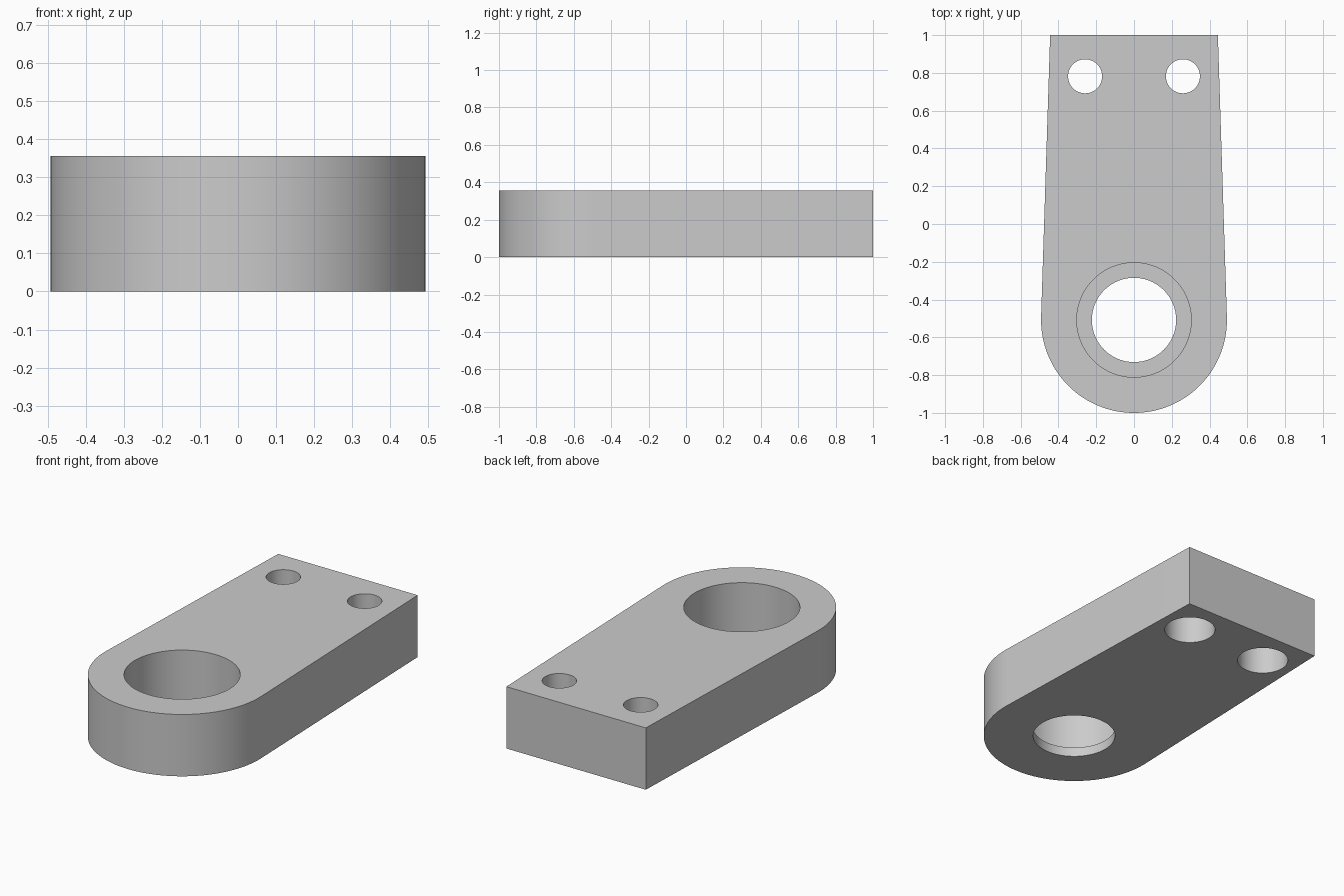
import bpy, bmesh, math

cube = bpy.data.objects.get("Cube")
if cube:
    bpy.data.objects.remove(cube, do_unlink=True)

HEIGHT = 0.356
BACK_HALF, BACK_Y = 0.444, 1.0
NOSE_Y, NOSE_R = -0.508, 0.492
BOLT_X, BOLT_Y = 0.259, 0.782

grey = bpy.data.materials.new("plain grey")
grey.use_nodes = True
grey.diffuse_color = (0.6, 0.6, 0.6, 1)
grey.node_tree.nodes["Principled BSDF"].inputs["Base Color"].default_value = (0.6, 0.6, 0.6, 1)


def make_object(name, bm):
    bmesh.ops.recalc_face_normals(bm, faces=bm.faces)
    mesh = bpy.data.meshes.new(name)
    bm.to_mesh(mesh)
    bm.free()
    mesh.materials.append(grey)
    obj = bpy.data.objects.new(name, mesh)
    bpy.context.collection.objects.link(obj)
    return obj


def select_only(obj):
    bpy.ops.object.select_all(action="DESELECT")
    obj.select_set(True)
    bpy.context.view_layer.objects.active = obj


def drill(target, x, y, radius, z0, z1):
    """Cut an upright cylindrical hole between two heights."""
    bm = bmesh.new()
    ring = [bm.verts.new((x + radius * math.cos(a), y + radius * math.sin(a), z0))
            for a in (math.tau * i / 96 for i in range(96))]
    extrude(bm, ring, z1 - z0)
    cutter = make_object("hole_cutter", bm)
    cutter.hide_render = True
    mod = target.modifiers.new("hole", "BOOLEAN")
    mod.operation, mod.solver, mod.object = "DIFFERENCE", "EXACT", cutter
    select_only(target)
    bpy.ops.object.modifier_apply(modifier=mod.name)
    bpy.data.objects.remove(cutter, do_unlink=True)


def extrude(bm, ring, depth):
    face = bm.faces.new(ring)
    result = bmesh.ops.extrude_face_region(bm, geom=[face])
    top = [v for v in result["geom"] if isinstance(v, bmesh.types.BMVert)]
    bmesh.ops.translate(bm, verts=top, vec=(0, 0, depth))


# Tapered plate with a round nose tangent to its sides
dy = BACK_Y - NOSE_Y
tilt = math.atan2(dy, BACK_HALF) - math.acos(NOSE_R / math.hypot(BACK_HALF, dy))
start, sweep, steps = math.pi - tilt, math.pi + 2 * tilt, 72
outline = [(BACK_HALF, BACK_Y), (-BACK_HALF, BACK_Y)]
for i in range(steps + 1):
    a = start + sweep * i / steps
    outline.append((NOSE_R * math.cos(a), NOSE_Y + NOSE_R * math.sin(a)))
bm = bmesh.new()
extrude(bm, [bm.verts.new((x, y, 0)) for x, y in outline], HEIGHT)
plate = make_object("mounting_plate", bm)

# Bearing seat: wide bore from above, narrower opening below
drill(plate, 0, NOSE_Y, 0.303, 0.055, HEIGHT + 0.1)
drill(plate, 0, NOSE_Y, 0.223, -0.1, 0.2)

# Bolt holes, counterbored from below
for side in (-1, 1):
    drill(plate, side * BOLT_X, BOLT_Y, 0.137, -0.1, 0.2)
    drill(plate, side * BOLT_X, BOLT_Y, 0.09, 0.1, HEIGHT + 0.1)

select_only(plate)
bpy.ops.object.shade_smooth_by_angle(angle=math.radians(30))
